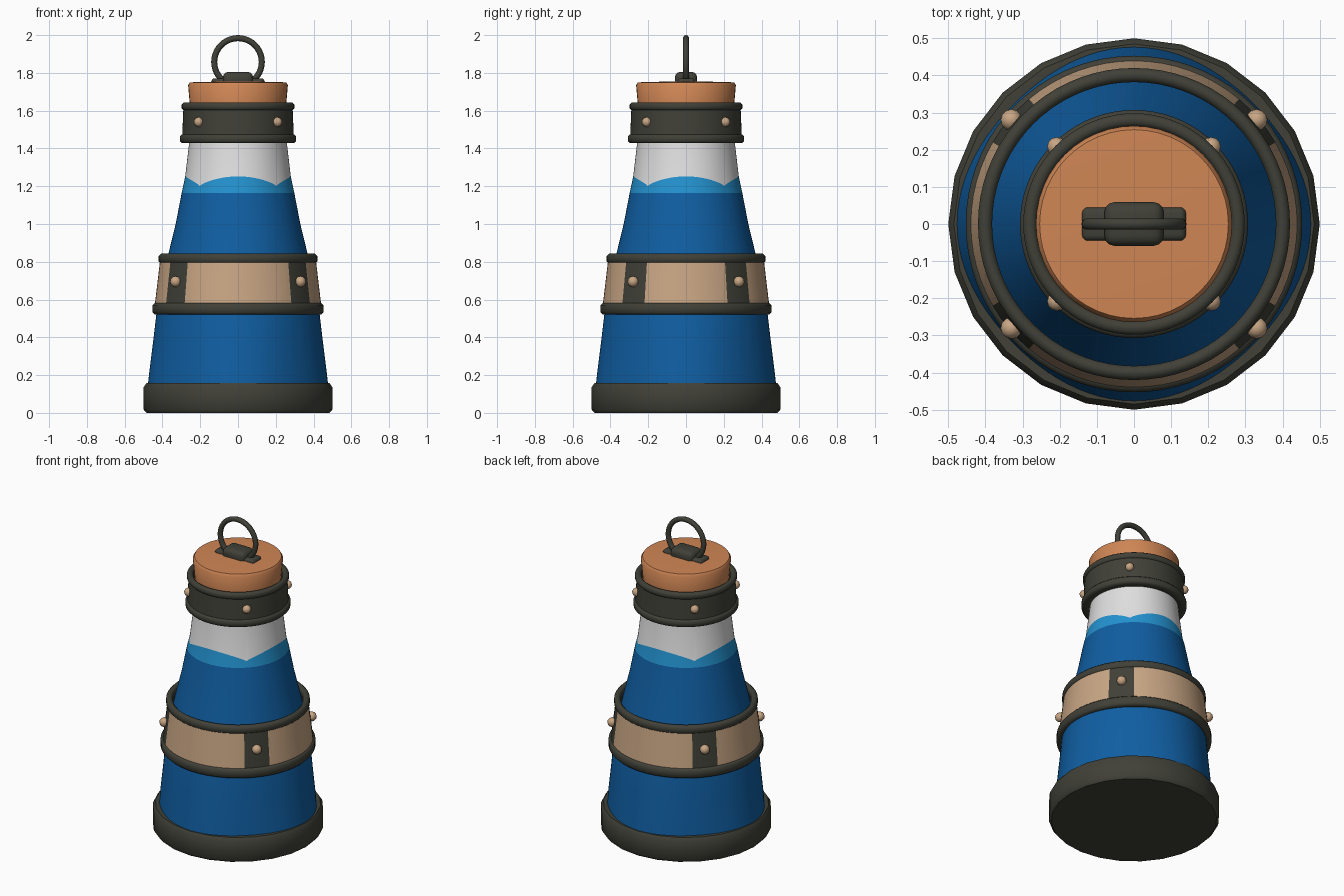
import bpy, bmesh, math
from mathutils import Vector

if "Cube" in bpy.data.objects:
    bpy.data.objects.remove(bpy.data.objects["Cube"])


def material(name, rgb):
    m = bpy.data.materials.new(name)
    m.diffuse_color = (*rgb, 1)
    m.use_nodes = True
    m.node_tree.nodes["Principled BSDF"].inputs["Base Color"].default_value = m.diffuse_color
    return m


DARK = material("dark metal", (0.052, 0.052, 0.040))
BLUE = material("deep blue", (0.005, 0.112, 0.36))
CYAN = material("foam cyan", (0.017, 0.29, 0.63))
WHITE = material("pale glass", (0.74, 0.74, 0.75))
CORK = material("cork", (0.63, 0.24, 0.09))
TAN = material("tan leather", (0.58, 0.38, 0.23))


def finish(name, bm, mats, angle=40):
    me = bpy.data.meshes.new(name)
    bm.to_mesh(me)
    bm.free()
    for m in mats:
        me.materials.append(m)
    me.shade_smooth()
    me.set_sharp_from_angle(angle=math.radians(angle))
    ob = bpy.data.objects.new(name, me)
    bpy.context.collection.objects.link(ob)
    return ob


def revolve(name, profile, mats, n=72, closed=False, shape=None, rule=None, angle=40):
    """Spin (r, z) points; shape(row, r, z, a) adjusts a point, rule(row, a) picks a material."""
    bm = bmesh.new()
    rows = []
    for k, (r, z) in enumerate(profile):
        row = []
        for i in range(n):
            a = 2 * math.pi * i / n
            rr, zz = shape(k, r, z, a) if shape else (r, z)
            row.append(bm.verts.new((rr * math.cos(a), rr * math.sin(a), zz)))
        rows.append(row)
    for k in range(len(rows) if closed else len(rows) - 1):
        p, q = rows[k], rows[(k + 1) % len(rows)]
        for i in range(n):
            j = (i + 1) % n
            f = bm.faces.new((p[i], p[j], q[j], q[i]))
            if rule:
                f.material_index = rule(k, 2 * math.pi * (i + 0.5) / n)
    bmesh.ops.remove_doubles(bm, verts=bm.verts, dist=1e-5)
    bmesh.ops.recalc_face_normals(bm, faces=bm.faces)
    return finish(name, bm, mats, angle)


def hoop(name, r0, r1, z0, z1, c=0.012):
    """Metal hoop with chamfered edges."""
    pts = [(r0 + c, z0), (r1 - c, z0), (r1, z0 + c), (r1, z1 - c),
           (r1 - c, z1), (r0 + c, z1), (r0, z1 - c), (r0, z0 + c)]
    return revolve(name, pts, [DARK], closed=True, angle=50)


def rivets(name, radius, z, deg, size):
    for sx in (1, -1):
        for sy in (1, -1):
            a = math.radians(deg)
            bm = bmesh.new()
            bmesh.ops.create_uvsphere(bm, u_segments=12, v_segments=8, radius=size)
            bmesh.ops.translate(bm, verts=bm.verts, vec=Vector(
                (sx * radius * math.cos(a), sy * radius * math.sin(a), z)))
            finish(name, bm, [TAN])


def block(name, size, z, bevel):
    bm = bmesh.new()
    bmesh.ops.create_cube(bm, size=1)
    for v in bm.verts:
        v.co = Vector((v.co.x * size[0], v.co.y * size[1], v.co.z * size[2] + z))
    bmesh.ops.bevel(bm, geom=bm.edges[:], offset=bevel, segments=3, profile=0.5, affect='EDGES')
    finish(name, bm, [DARK], 50)


# Base foot
revolve("base", [(0, 0), (0.485, 0), (0.5, 0.018), (0.5, 0.135), (0.485, 0.157),
                 (0.44, 0.157), (0, 0.15)], [DARK], n=24)

# Bottle body: slightly squared near the foot, with a wavy foam edge
body = [(0.478, 0.14), (0.468, 0.23), (0.449, 0.38), (0.429, 0.55), (0.400, 0.70),
        (0.369, 0.84), (0.330, 1.0), (0.298, 1.165), (0.283, 1.225), (0.262, 1.40), (0.255, 1.46)]


def body_shape(k, r, z, a):
    if k == 8:  # foam crests at the four sides, sharp dips on the diagonals
        dz = 0.05 * abs(math.cos(2 * a)) ** 0.8 - 0.023
        return r - 0.13 * dz, z + dz
    squash = 0.05 * max(0, 1 - z / 0.84) * (1 - math.cos(4 * a)) / 2
    return r * (1 - squash), z


revolve("bottle_body", body, [BLUE, CYAN, WHITE], n=96, shape=body_shape,
        rule=lambda k, a: 0 if k < 7 else 1 if k == 7 else 2)

# Middle belt: tan panels outside, dark straps near the diagonals, dark lining


def belt_rule(k, a):
    ang = math.degrees(math.atan2(abs(math.sin(a)), abs(math.cos(a))))
    return 1 if k == 0 and not 30 < ang < 50 else 0


revolve("belt", [(0.443, 0.55), (0.411, 0.82), (0.390, 0.82), (0.422, 0.55)],
        [DARK, TAN], closed=True, rule=belt_rule)
hoop("belt_lower_hoop", 0.405, 0.453, 0.52, 0.582)
hoop("belt_upper_hoop", 0.382, 0.42, 0.79, 0.843)
rivets("belt_rivet", 0.433, 0.695, 40.3, 0.029)

# Neck collar
revolve("collar", [(0.296, 1.45), (0.289, 1.62), (0.262, 1.62), (0.262, 1.45)], [DARK], closed=True)
hoop("collar_lower_hoop", 0.252, 0.307, 1.428, 1.474, 0.01)
hoop("collar_upper_hoop", 0.262, 0.298, 1.602, 1.643, 0.01)
rivets("collar_rivet", 0.294, 1.54, 45, 0.026)

# Cork stopper
revolve("cork", [(0, 1.5), (0.25, 1.5), (0.254, 1.62), (0.264, 1.735), (0.254, 1.75), (0, 1.757)],
        [CORK], n=48)

# Staple and pull ring
block("staple_plate", (0.28, 0.09, 0.035), 1.754, 0.016)
block("staple_block", (0.16, 0.118, 0.08), 1.765, 0.028)
bpy.ops.mesh.primitive_torus_add(major_radius=0.126, minor_radius=0.016, major_segments=40,
                                 minor_segments=10, location=(0, 0, 1.858),
                                 rotation=(math.pi / 2, 0, 0))
ring = bpy.context.object
ring.name = "pull_ring"
ring.data.materials.append(DARK)
ring.data.shade_smooth()
